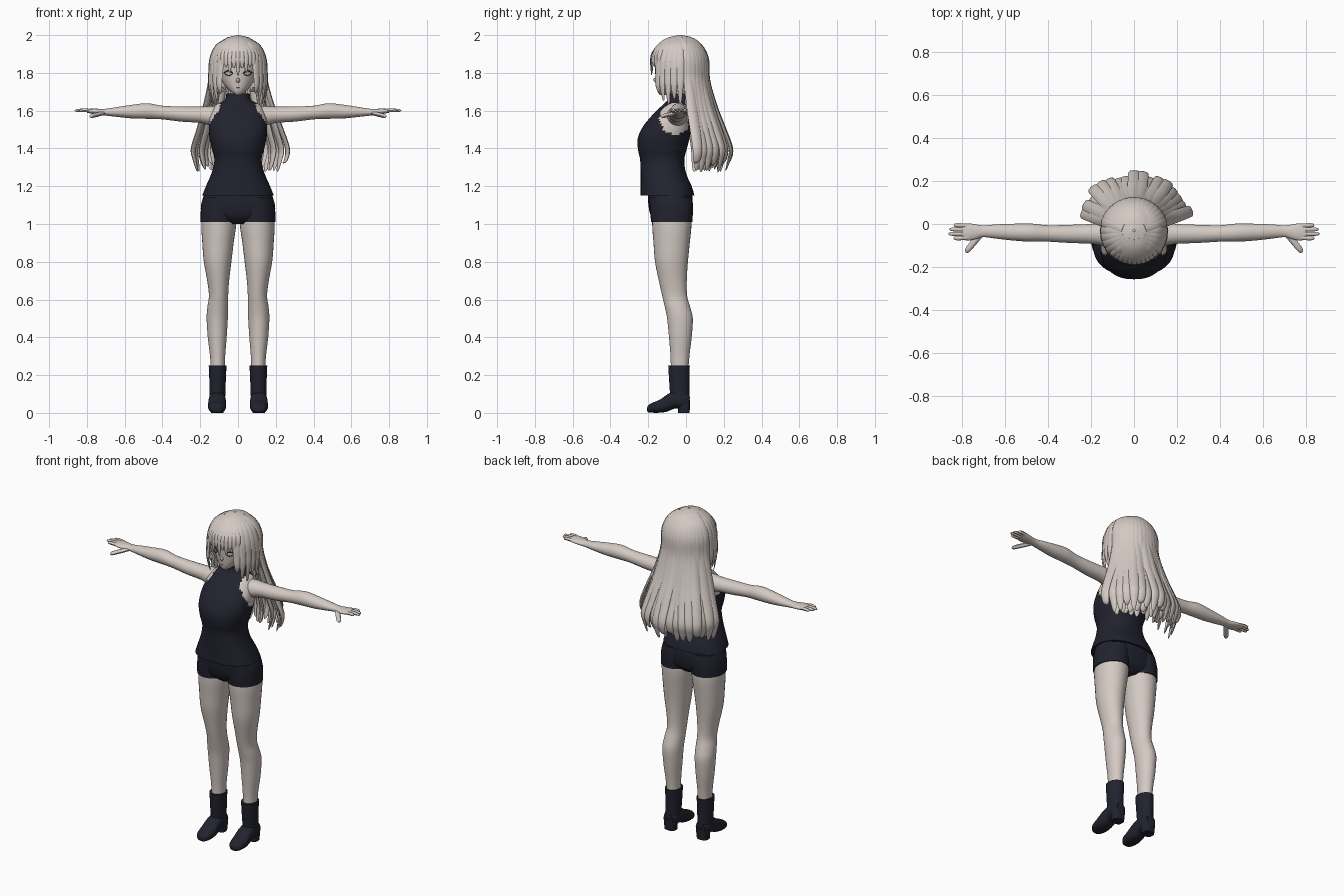
import bpy, bmesh, math, random
from mathutils import Vector

random.seed(4)
if "Cube" in bpy.data.objects:
    bpy.data.objects.remove(bpy.data.objects["Cube"])
made = []


def material(name, rgb):
    m = bpy.data.materials.new(name)
    m.use_nodes = True
    m.diffuse_color = (*rgb, 1)
    m.node_tree.nodes["Principled BSDF"].inputs["Base Color"].default_value = (*rgb, 1)
    return m


PALE = material("pale_skin_and_hair", (0.66, 0.59, 0.55))
NAVY = material("dark_navy_cloth", (0.015, 0.016, 0.027))
LASH = material("dark_grey_lash", (0.06, 0.05, 0.05))


def spline(rows, steps):
    """Catmull-Rom interpolation through rows of numbers."""
    out, last = [], len(rows) - 1
    for i in range(last):
        quads = list(zip(rows[max(i - 1, 0)], rows[i], rows[i + 1], rows[min(i + 2, last)]))
        for s in range(steps):
            t = s / steps
            out.append([b + t * (c - a) / 2 + t * t * (a - 2.5 * b + 2 * c - d / 2)
                        + t ** 3 * (1.5 * (b - c) + (d - a) / 2) for a, b, c, d in quads])
    return out + [list(rows[-1])]


def skin_rings(bm, rings, caps=True):
    loops = [[bm.verts.new(p) for p in ring] for ring in rings]
    n = len(loops[0])
    for lo, hi in zip(loops, loops[1:]):
        for k in range(n):
            bm.faces.new((lo[k], lo[(k + 1) % n], hi[(k + 1) % n], hi[k]))
    if caps:
        bm.faces.new(loops[0])
        bm.faces.new(loops[-1])


def finish(bm, name, mats, mirror=False):
    bmesh.ops.recalc_face_normals(bm, faces=bm.faces)
    me = bpy.data.meshes.new(name)
    bm.to_mesh(me)
    bm.free()
    for m in mats:
        me.materials.append(m)
    ob = bpy.data.objects.new(name, me)
    bpy.context.collection.objects.link(ob)
    if mirror:
        ob.modifiers.new("mirror", "MIRROR").use_mirror_merge = False
    made.append(ob)
    return ob


def loft(rows, axis="z", seg=32, steps=4, power=2.0, caps=True):
    """Rows: position on axis, two centre values, two radii."""
    rings = []
    for t, a, b, ra, rb in spline(rows, steps):
        ring = []
        for k in range(seg):
            u = math.tau * k / seg
            c, s = math.cos(u), math.sin(u)
            p = a + ra * math.copysign(abs(c) ** (2 / power), c)
            q = b + rb * math.copysign(abs(s) ** (2 / power), s)
            ring.append({"z": (p, q, t), "x": (t, p, q), "y": (p, t, q)}[axis])
        rings.append(ring)
    bm = bmesh.new()
    skin_rings(bm, rings, caps)
    return bm


def sweep(bm, points, side, width, thick, taper=4, steps=5, seg=8):
    """Flat tapered strand along a path; side is its width direction."""
    path = [Vector(p) for p in spline(points, steps)]
    side = Vector(side).normalized()
    rings, last = [], len(path) - 1
    for i, p in enumerate(path):
        along = path[min(i + 1, last)] - path[max(i - 1, 0)]
        out = side.cross(along).normalized()
        f = max(1 - (i / last) ** taper, 0) ** 0.7 + 0.04
        rings.append([p + side * width * f * math.cos(math.tau * k / seg)
                      + out * thick * f * math.sin(math.tau * k / seg) for k in range(seg)])
    skin_rings(bm, rings)


# Sleeveless top, with bare skin inside the armholes
bm = loft([(1.15, 0, -.098, .19, .143), (1.2, 0, -.105, .17, .135), (1.27, 0, -.12, .14, .12),
           (1.34, 0, -.126, .125, .117), (1.4, 0, -.125, .139, .13), (1.46, 0, -.117, .152, .137),
           (1.52, 0, -.098, .154, .127), (1.58, 0, -.07, .145, .105), (1.63, 0, -.046, .118, .078),
           (1.655, 0, -.037, .072, .062), (1.69, 0, -.036, .062, .055)], seg=56, steps=5, power=2.3)
for f in bm.faces:
    c = f.calc_center_median()
    f.material_index = int(abs(c.x) > .095 and ((c.y + .055) / .085) ** 2 + ((c.z - 1.56) / .085) ** 2 < 1)
finish(bm, "sleeveless_top", [NAVY, PALE])

# Shorts
finish(loft([(1.2, 0, -.085, .16, .11), (1.13, 0, -.083, .188, .118), (1.07, 0, -.08, .194, .114),
             (1.03, 0, -.078, .14, .1), (1.0, 0, -.078, .04, .07)], power=2.3), "shorts_hips", [NAVY])
finish(loft([(1.14, .095, -.082, .088, .112), (1.08, .1, -.077, .096, .114),
             (1.01, .103, -.076, .096, .109)]), "shorts_leg", [NAVY], True)

# Legs
finish(loft([(1.1, .1, -.075, .085, .1), (1.0, .102, -.075, .092, .104), (.9, .106, -.076, .083, .096),
             (.8, .108, -.077, .073, .087), (.7, .105, -.07, .058, .074), (.62, .103, -.06, .051, .066),
             (.56, .107, -.045, .055, .067), (.5, .11, -.032, .056, .068), (.4, .11, -.03, .05, .06),
             (.3, .108, -.032, .04, .05), (.22, .107, -.034, .037, .046)]), "leg", [PALE], True)

# Boots: shaft, foot and heel
finish(loft([(.25, .108, -.037, .047, .057), (.18, .108, -.036, .044, .054), (.12, .109, -.034, .042, .052),
             (.08, .11, -.032, .042, .052), (.045, .11, -.028, .036, .045)]), "boot_shaft", [NAVY], True)
finish(loft([(.018, .11, .07, .03, .03), (-.01, .11, .068, .042, .042), (-.06, .11, .068, .044, .045),
             (-.1, .11, .052, .047, .045), (-.14, .111, .035, .048, .034), (-.18, .111, .027, .041, .026),
             (-.2, .111, .021, .027, .018), (-.206, .111, .019, .01, .008)], "y", power=2.5),
       "boot_foot", [NAVY], True)
finish(loft([(0, .11, -.012, .034, .03), (.03, .11, -.01, .036, .031), (.07, .11, -.01, .04, .032)],
            power=3), "boot_heel", [NAVY], True)

# Arms and hands
finish(loft([(.09, -.05, 1.57, .05, .05), (.14, -.047, 1.572, .054, .052), (.2, -.046, 1.578, .046, .043),
             (.3, -.046, 1.582, .042, .04), (.4, -.044, 1.59, .038, .036), (.48, -.04, 1.598, .042, .041),
             (.56, -.038, 1.595, .039, .036), (.64, -.035, 1.593, .033, .026), (.7, -.034, 1.592, .027, .018),
             (.735, -.036, 1.594, .034, .016), (.77, -.037, 1.597, .04, .014),
             (.8, -.037, 1.599, .035, .01)], "x"), "arm", [PALE], True)
bm = bmesh.new()
for y, tip in ((-.066, .84), (-.046, .865), (-.025, .86), (-.006, .838)):
    sweep(bm, [(.77, y * .9 - .004, 1.598), (.81, y, 1.602), (tip, y, 1.6)], (0, 1, 0), .0095, .009, 8)
sweep(bm, [(.71, -.045, 1.588), (.74, -.08, 1.58), (.765, -.11, 1.574), (.783, -.132, 1.568)],
      (1, 1, 0), .014, .011, 8)
finish(bm, "fingers", [PALE], True)

# Neck, head and nose
finish(loft([(1.6, 0, -.035, .05, .05), (1.69, 0, -.04, .043, .045), (1.76, 0, -.045, .045, .05)]),
       "neck", [PALE])
finish(loft([(1.683, 0, -.118, .012, .02), (1.7, 0, -.1, .037, .05), (1.73, 0, -.077, .067, .079),
             (1.77, 0, -.06, .091, .1), (1.82, 0, -.05, .105, .114), (1.88, 0, -.04, .11, .123),
             (1.94, 0, -.035, .092, .105), (1.975, 0, -.033, .04, .05)]), "head", [PALE])
bm = bmesh.new()
sweep(bm, [(0, -.155, 1.758), (0, -.163, 1.763), (0, -.173, 1.768)], (1, 0, 0), .011, .012, 2)
finish(bm, "nose", [PALE])

# Eyes and mouth as fine painted lines
bm = bmesh.new()
for arch, size in ((.012, .004), (-.014, .0018)):
    sweep(bm, [(.026, -.161, 1.798), (.05, -.152, 1.799 + arch), (.076, -.131, 1.8)],
          (0, 0, 1), size, .003, 10)
finish(bm, "eye_line", [LASH], True)
bm = bmesh.new()
sweep(bm, [(-.014, -.15, 1.722), (0, -.154, 1.721), (.014, -.15, 1.722)], (0, 0, 1), .0015, .002, 10)
finish(bm, "mouth_line", [LASH])

# Hair cap, open over the face
bm = loft([(1.7, 0, -.005, .12, .11), (1.76, 0, -.022, .136, .136), (1.82, 0, -.037, .141, .15),
           (1.88, 0, -.037, .138, .15), (1.93, 0, -.035, .12, .132), (1.97, 0, -.032, .083, .095),
           (1.99, 0, -.03, .047, .055), (2.0, 0, -.03, .006, .006)], seg=48, caps=False)
gone = [f for f in bm.faces if f.calc_center_median().y < -.105 and f.calc_center_median().z < 1.87]
bmesh.ops.delete(bm, geom=gone, context="FACES")
finish(bm, "hair_cap", [PALE])


def lock(bm, degrees, profile, width, thick, taper=4):
    """Hair lock falling down one direction; profile is radius and height."""
    a = math.radians(degrees)
    pts = [(r * math.sin(a), r * math.cos(a) - .035, z) for r, z in profile]
    sweep(bm, pts, (math.cos(a), -math.sin(a), 0), width, thick, taper, 6)


# Long back hair: outer fan and inner layer
bm = bmesh.new()
for layer, count, spread in ((1, 17, 70), (.82, 12, 62), (.64, 9, 50)):
    for i in range(count):
        deg = -spread + 2 * spread * i / (count - 1)
        k = layer * random.uniform(.9, 1.04)
        end = random.uniform(1.27, 1.33)
        top = [(.05, 1.98), (.112, 1.94), (.146, 1.87)] if layer == 1 else [(.11, 1.88)]
        lock(bm, deg, top + [(.152 * layer, 1.76), (.19 * (k + layer) / 2, 1.62), (.235 * k, 1.5),
                             (.27 * k, 1.4), (.262 * k, 1.34), (.245 * k, end)],
             .029 * layer ** .3, .011, 6)
finish(bm, "back_hair", [PALE])

# Side locks framing the face
bm = bmesh.new()
for deg, end in ((74, 1.6), (88, 1.63), (101, 1.66), (114, 1.63), (127, 1.65), (139, 1.69)):
    for s in (-1, 1):
        lock(bm, s * deg, [(.05, 1.98), (.112, 1.94), (.143, 1.87), (.15, 1.79),
                           (.152, 1.73), (.138, end)], .025, .009, 3)
finish(bm, "side_locks", [PALE])

# Bangs
bm = bmesh.new()
for i in range(-5, 6):
    end = (1.785, 1.825, 1.8, 1.83, 1.815, 1.79)[abs(i)]
    lock(bm, 180 + i * 8.5, [(.035, 1.987), (.1, 1.951), (.14, 1.905), (.15, 1.86), (.147, end)],
         .017, .007, 3)
finish(bm, "bangs", [PALE])

# Smooth shading with sharp rims
bpy.ops.object.select_all(action="DESELECT")
for ob in made:
    ob.select_set(True)
bpy.context.view_layer.objects.active = made[0]
bpy.ops.object.shade_smooth_by_angle(angle=math.radians(45))
